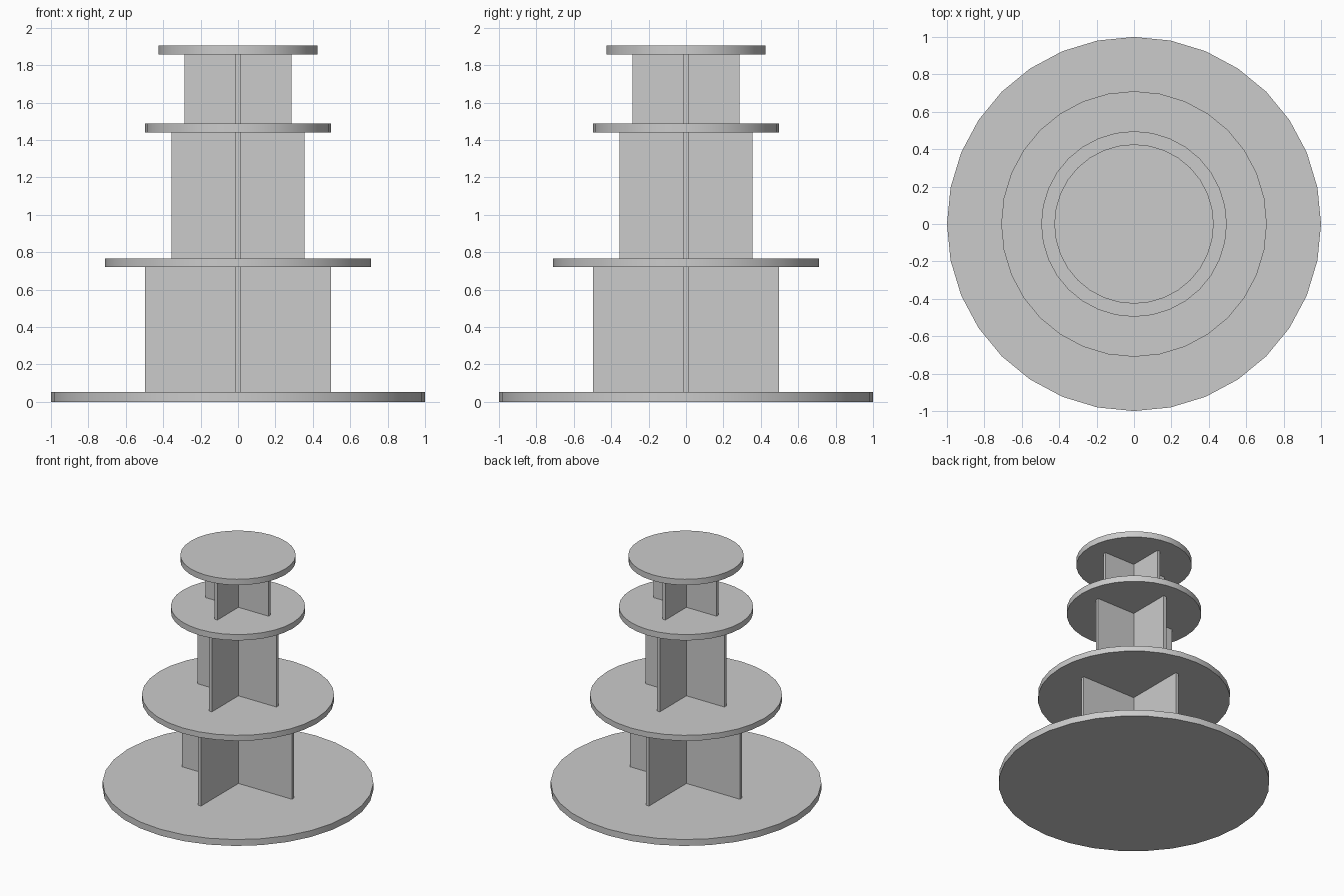
import bpy, bmesh, math

if "Cube" in bpy.data.objects:
    bpy.data.objects.remove(bpy.data.objects["Cube"])


def add_prism(name, outline, z0, z1):
    """Extrude a flat outline from z0 up to z1."""
    bm = bmesh.new()
    face = bm.faces.new([bm.verts.new((x, y, z0)) for x, y in outline])
    top = bmesh.ops.extrude_face_region(bm, geom=[face])["geom"]
    verts = [v for v in top if isinstance(v, bmesh.types.BMVert)]
    bmesh.ops.translate(bm, verts=verts, vec=(0, 0, z1 - z0))
    bmesh.ops.recalc_face_normals(bm, faces=bm.faces)
    mesh = bpy.data.meshes.new(name)
    bm.to_mesh(mesh)
    bm.free()
    obj = bpy.data.objects.new(name, mesh)
    bpy.context.collection.objects.link(obj)
    return obj


def circle(radius, sides=32):
    return [(radius * math.cos(2 * math.pi * i / sides),
             radius * math.sin(2 * math.pi * i / sides)) for i in range(sides)]


def cross(reach, half=0.0135):
    """Plus-shaped outline: one arm's three corners turned four times."""
    points = []
    for x, y in [(reach, -half), (reach, half), (half, half)]:
        points.append((x, y))
    outline = []
    for k in range(4):
        c, s = [(1, 0), (0, 1), (-1, 0), (0, -1)][k]
        outline += [(x * c - y * s, x * s + y * c) for x, y in points]
    return outline


# Round shelves, rims smooth with sharp edges
shelves = [("base_shelf", 1.0, 0.0, 0.052),
           ("lower_shelf", 0.71, 0.721, 0.766),
           ("upper_shelf", 0.496, 1.439, 1.487),
           ("top_shelf", 0.426, 1.857, 1.905)]
for name, radius, z0, z1 in shelves:
    shelf = add_prism(name, circle(radius), z0, z1)
    bpy.ops.object.select_all(action="DESELECT")
    shelf.select_set(True)
    bpy.context.view_layer.objects.active = shelf
    bpy.ops.object.shade_smooth_by_angle(angle=math.radians(30))

# Crossed panel supports between neighbouring shelves
supports = [("lower_support", 0.496), ("middle_support", 0.356), ("upper_support", 0.285)]
for i, (name, reach) in enumerate(supports):
    add_prism(name, cross(reach), shelves[i][3], shelves[i + 1][2])
